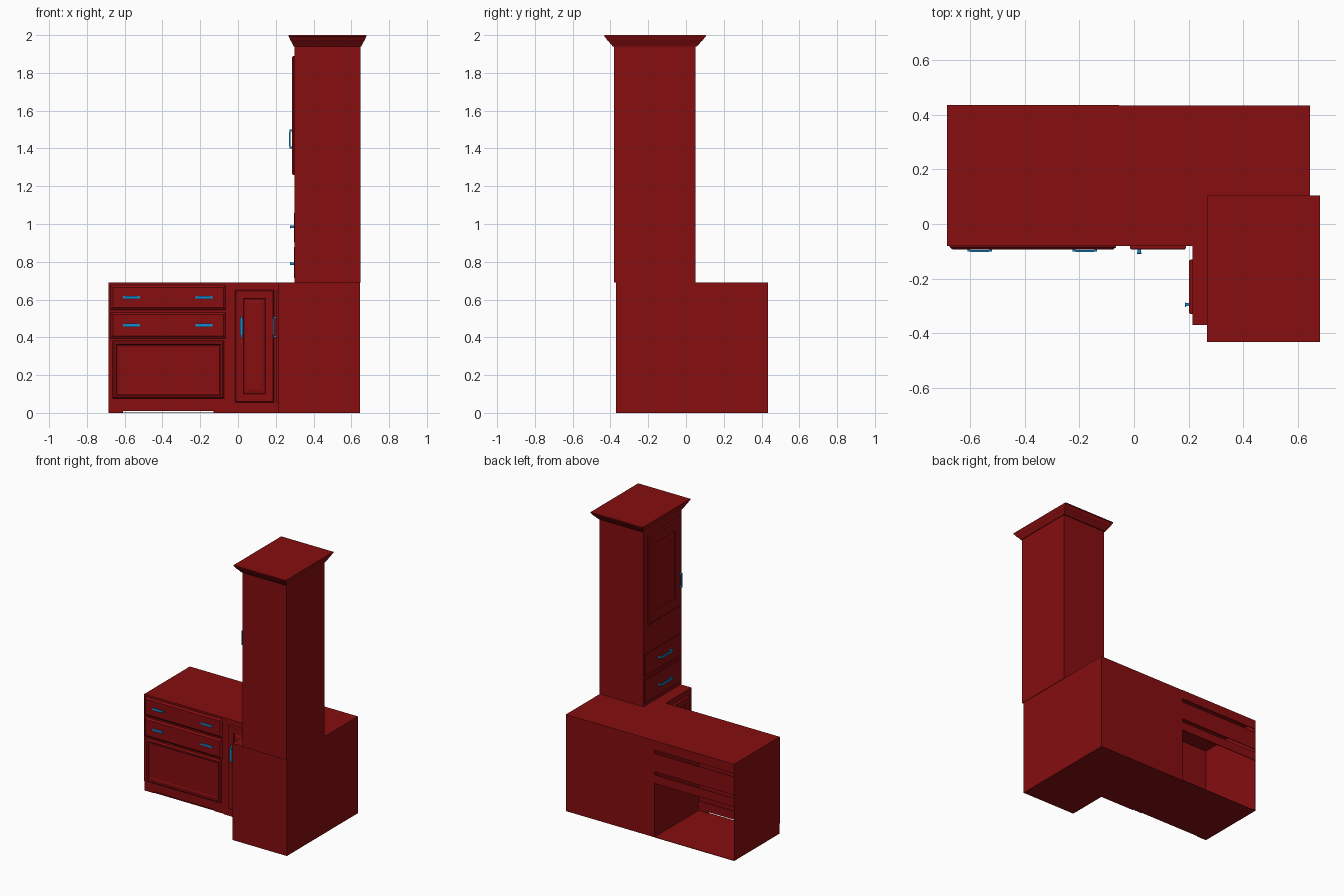
import bpy
import bmesh

old = bpy.data.objects.get("Cube")
if old:
    bpy.data.objects.remove(old, do_unlink=True)


def material(name, rgb):
    mat = bpy.data.materials.new(name)
    mat.use_nodes = True
    mat.diffuse_color = (*rgb, 1)
    mat.node_tree.nodes["Principled BSDF"].inputs["Base Color"].default_value = (*rgb, 1)
    return mat


RED = material("deep red paint", (0.24, 0.004, 0.005))
BLUE = material("blue metal", (0.01, 0.25, 0.6))


def finish(name, bm, mat):
    bmesh.ops.recalc_face_normals(bm, faces=bm.faces)
    mesh = bpy.data.meshes.new(name)
    bm.to_mesh(mesh)
    bm.free()
    mesh.materials.append(mat)
    obj = bpy.data.objects.new(name, mesh)
    bpy.context.collection.objects.link(obj)
    return obj


def loft(bm, rings):
    """Join closed rings of points into a capped solid."""
    loops = [[bm.verts.new(p) for p in ring] for ring in rings]
    for a, b in zip(loops, loops[1:]):
        for i in range(len(a)):
            j = (i + 1) % len(a)
            bm.faces.new((a[i], a[j], b[j], b[i]))
    bm.faces.new(loops[0][::-1])
    bm.faces.new(loops[-1])


def rect(x, y, z):
    return [(x[0], y[0], z), (x[1], y[0], z), (x[1], y[1], z), (x[0], y[1], z)]


def boxes(name, parts, mat=RED):
    bm = bmesh.new()
    for x, y, z in parts:
        loft(bm, [rect(x, y, z[0]), rect(x, y, z[1])])
    return finish(name, bm, mat)


def place(face, base, u, z, d):
    """Point on a front (-y) or side (-x) facing surface, raised by d."""
    return (u, base - d, z) if face == "front" else (base - d, u, z)


def panel(name, face, base, u, z, profile):
    """Rectangular panel whose profile lists (inset, height) steps."""
    bm = bmesh.new()
    rings = []
    for i, d in profile:
        corners = [(u[0] + i, z[0] + i), (u[1] - i, z[0] + i),
                   (u[1] - i, z[1] - i), (u[0] + i, z[1] - i)]
        rings.append([place(face, base, a, b, d) for a, b in corners])
    loft(bm, rings)
    return finish(name, bm, RED)


def handle(name, face, base, u, z, length, upright, reach=0.014):
    """Bar pull on two posts, with tapered ends."""
    bm = bmesh.new()

    def bar(s0, s1, w, d0, d1):
        rings = []
        for s in (s0, s1):
            ring = []
            for t, d in ((-w, d0), (w, d0), (w, d1), (-w, d1)):
                a, b = (t, s) if upright else (s, t)
                ring.append(place(face, base, u + a, z + b, d))
            rings.append(ring)
        loft(bm, rings)

    h = length / 2
    bar(-h, h, 0.006, reach - 0.005, reach)
    bar(-h * 0.75, h * 0.75, 0.008, reach - 0.004, reach + 0.001)
    for s in (-1, 1):
        bar(s * h, s * (h - 0.01), 0.006, 0, reach - 0.004)
    return finish(name, bm, BLUE)


# Drawer cabinet: hollow shell with an open back
LEFT, MID, FRONT, BACK, TOP = -0.685, -0.055, -0.08, 0.435, 0.69
WIDE, DEEP = (LEFT, MID), (FRONT, BACK)
boxes("drawer_cabinet_shell", [
    (WIDE, DEEP, (0.678, TOP)),
    (WIDE, (FRONT, -0.07), (0.07, 0.678)),
    ((LEFT, -0.682), (-0.07, BACK), (0, 0.678)),
    (WIDE, (-0.07, BACK), (0, 0.003)),
])
boxes("back_rails", [((-0.682, MID), (0.43, BACK), z)
                     for z in ((0.385, 0.447), (0.47, 0.6), (0.624, 0.678))])
boxes("toe_board", [
    ((LEFT, -0.61), (-0.075, -0.065), (0, 0.07)),
    ((-0.13, -0.05), (-0.075, -0.065), (0, 0.07)),
    ((-0.61, -0.13), (-0.075, -0.065), (0.01, 0.07)),
])

# Corner cabinet and return wing
boxes("corner_cabinet", [((MID, 0.215), (FRONT, 0.433), (0, TOP))])
boxes("return_wing", [((0.215, 0.645), (-0.37, 0.433), (0, TOP))])

# Front drawers and the large lower panel
DRAWER = [(0, 0), (0, 0.004), (0.012, 0.014)]
for label, z, grip in (("upper", (0.545, 0.677), 0.612), ("lower", (0.395, 0.532), 0.464)):
    panel(label + "_wide_drawer", "front", FRONT, (-0.675, -0.065), z, DRAWER)
    for side, x in (("right", -0.565), ("left", -0.18)):
        handle(f"{label}_wide_drawer_{side}_handle", "front", FRONT - 0.01, x, grip, 0.09, False, 0.011)
panel("lower_front_panel", "front", FRONT, (-0.665, -0.075), (0.075, 0.382),
      [(0, 0), (0, 0.004), (0.008, 0.014), (0.018, 0.014), (0.022, 0.006), (0.034, 0.002)])

# Raised-panel doors
DOOR = [(0, 0), (0, 0.007), (0.004, 0.013), (0.045, 0.013), (0.047, 0.007), (0.068, 0.012)]
panel("corner_door", "front", FRONT, (-0.015, 0.19), (0.055, 0.65), DOOR)
handle("corner_door_handle", "front", FRONT - 0.012, 0.019, 0.455, 0.11, True, 0.016)
panel("wing_door", "side", 0.215, (-0.33, -0.13), (0.055, 0.65), DOOR)
handle("wing_door_handle", "side", 0.203, -0.295, 0.455, 0.11, True, 0.016)

# Tall tower with its door and two small drawers
boxes("tower", [((0.3, 0.648), (-0.38, 0.05), (TOP, 1.95))])
panel("tower_door", "side", 0.3, (-0.365, 0.005), (1.26, 1.89),
      [(0, 0), (0, 0.007), (0.006, 0.013), (0.075, 0.013), (0.078, 0.007), (0.1, 0.012)])
handle("tower_door_handle", "side", 0.288, -0.342, 1.45, 0.1, True, 0.016)
for label, z, grip in (("upper", (0.9, 1.06), 0.985), ("lower", (0.71, 0.88), 0.79)):
    panel(label + "_small_drawer", "side", 0.3, (-0.372, 0.04), z, [(0, 0), (0.004, 0.003)])
    handle(label + "_small_drawer_handle", "side", 0.298, -0.18, grip, 0.14, False, 0.023)

# Flared crown moulding
bm = bmesh.new()
steps = ((0.15, 1.94), (0.3, 1.95), (0.6, 1.968), (0.7, 1.972), (0.9, 1.988), (1, 1.993), (1, 2))
loft(bm, [rect((0.3 - 0.032 * k, 0.648 + 0.032 * k), (-0.38 - 0.052 * k, 0.05 + 0.055 * k), z)
          for k, z in steps])
finish("crown_moulding", bm, RED)
